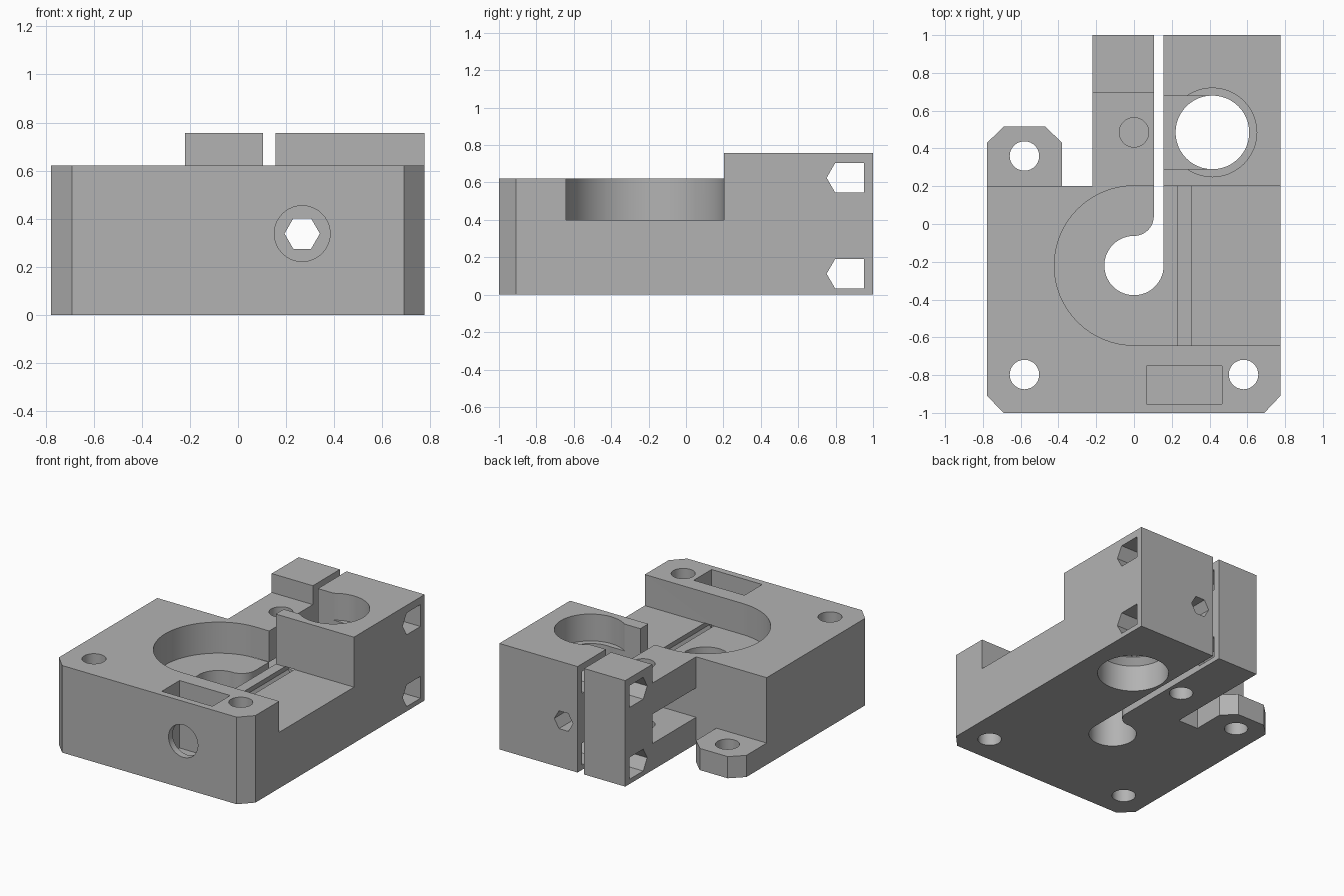
import bpy, bmesh
from math import cos, sin, radians
from mathutils import Vector

if "Cube" in bpy.data.objects:
    bpy.data.objects.remove(bpy.data.objects["Cube"], do_unlink=True)

grey = bpy.data.materials.new("plain_grey")
grey.use_nodes = True
colour = (0.45, 0.45, 0.45, 1)
grey.diffuse_color = colour
grey.node_tree.nodes["Principled BSDF"].inputs["Base Color"].default_value = colour

AXES = {"z": lambda a, b, h: (a, b, h),
        "x": lambda a, b, h: (h, a, b),
        "y": lambda a, b, h: (a, h, b)}


def arc(cx, cy, r, start, end, n):
    """Points on an arc, ends included."""
    angles = [radians(start + (end - start) * i / n) for i in range(n + 1)]
    return [(cx + r * cos(t), cy + r * sin(t)) for t in angles]


def loft(name, sections, axis="z"):
    """Solid through matching profiles, given as (height, points)."""
    bm = bmesh.new()
    rings = [[bm.verts.new(Vector(AXES[axis](a, b, h))) for a, b in pts] for h, pts in sections]
    for low, high in zip(rings, rings[1:]):
        for i in range(len(low)):
            j = (i + 1) % len(low)
            bm.faces.new((low[i], low[j], high[j], high[i]))
    bm.faces.new(rings[0][::-1])
    bm.faces.new(rings[-1])
    bmesh.ops.recalc_face_normals(bm, faces=bm.faces)
    mesh = bpy.data.meshes.new(name)
    bm.to_mesh(mesh)
    bm.free()
    mesh.materials.append(grey)
    obj = bpy.data.objects.new(name, mesh)
    bpy.context.scene.collection.objects.link(obj)
    return obj


def prism(name, pts, lo, hi, axis="z"):
    return loft(name, [(lo, pts), (hi, pts)], axis)


def box(name, x0, x1, y0, y1, z0, z1):
    return prism(name, [(x0, y0), (x1, y0), (x1, y1), (x0, y1)], z0, z1)


def circle(cx, cy, r, n=40):
    return arc(cx, cy, r, 0, 360, n)[:-1]


# Body outline with chamfered corners, mounting tab and rear arms
outline = [(-0.69, -1), (0.69, -1), (0.775, -0.91), (0.775, 1), (-0.22, 1), (-0.22, 0.2),
           (-0.38, 0.2), (-0.38, 0.43), (-0.47, 0.515), (-0.69, 0.515), (-0.778, 0.43),
           (-0.778, -0.91)]
body = prism("mount_body", outline, 0, 0.757)

# Height steps
cutters = [
    box("main_step", -1, 1, -1.2, 0.2, 0.622, 1),
    box("tab_step", -1, -0.3, 0.2, 0.7, 0.155, 1),
    box("lever_step", -0.3, 0.13, 0.1, 0.695, 0.622, 1),
]

# Round pocket open to the side
pocket = arc(0, -0.22, 0.422, 90, 270, 32) + [(1, -0.642), (1, 0.202)]
cutters.append(prism("round_pocket", pocket, 0.4, 1))

# Shaft hole that runs into the clamping slit
keyhole = ([(0.157, 1.2)] + arc(0, -0.22, 0.157, 0, -270, 40)
           + arc(0, 0.042, 0.105, -90, 0, 12)[1:] + [(0.105, 1.2)])
cutters.append(prism("keyhole_slit", keyhole, -0.1, 1))

# Mounting screw holes
for x, y in ((-0.58, 0.36), (-0.58, -0.797), (0.58, -0.797)):
    cutters.append(prism("mounting_hole", circle(x, y, 0.078), -0.1, 1))

# Lever window and its screw holes, with a thin web left in the lower one
cutters.append(box("lever_window", -0.3, 0.13, 0.2, 0.695, 0.19, 0.4))
for lo, hi in ((-0.1, 0.1), (0.12, 1)):
    cutters.append(prism("lever_screw_hole", circle(0, 0.485, 0.078), lo, hi))

# Bearing seats with a narrower bore between, open towards the slit
bore = [(h, circle(0.415, 0.485, r, 48)) for h, r in
        ((-0.1, 0.235), (0.19, 0.235), (0.235, 0.195), (0.566, 0.195))]
cutters.append(loft("lower_seat_and_bore", bore))
cutters.append(prism("upper_seat", circle(0.415, 0.485, 0.235, 48), 0.565, 1))
cutters.append(box("bore_channel", 0.13, 0.415, 0.292, 0.678, 0.24, 1))

# Lengthwise hexagonal passage, front bore and nut slot
cutters.append(prism("hex_passage", circle(0.267, 0.338, 0.0735, 6), -1.2, 1.2, "y"))
cutters.append(prism("front_bore", circle(0.267, 0.338, 0.116), -1.2, -0.85, "y"))
cutters.append(box("nut_slot", 0.065, 0.465, -0.953, -0.752, 0.14, 1))

# Crosswise bolt passages through both arms
for z in (0.112, 0.625):
    house = [(0.752, z), (0.797, z - 0.078), (0.952, z - 0.078),
             (0.952, z + 0.078), (0.797, z + 0.078)]
    cutters.append(prism("bolt_passage", house, -0.5, 1, "x"))

for cutter in cutters:
    cutter.hide_render = True
    mod = body.modifiers.new(cutter.name, "BOOLEAN")
    mod.operation = "DIFFERENCE"
    mod.solver = "EXACT"
    mod.object = cutter

# Bake the cuts and remove the cutters
graph = bpy.context.evaluated_depsgraph_get()
baked = bpy.data.meshes.new_from_object(body.evaluated_get(graph))
body.modifiers.clear()
body.data = baked
for cutter in cutters:
    bpy.data.objects.remove(cutter, do_unlink=True)

bpy.ops.object.select_all(action="DESELECT")
body.select_set(True)
bpy.context.view_layer.objects.active = body
bpy.ops.object.shade_smooth_by_angle(angle=radians(25))
